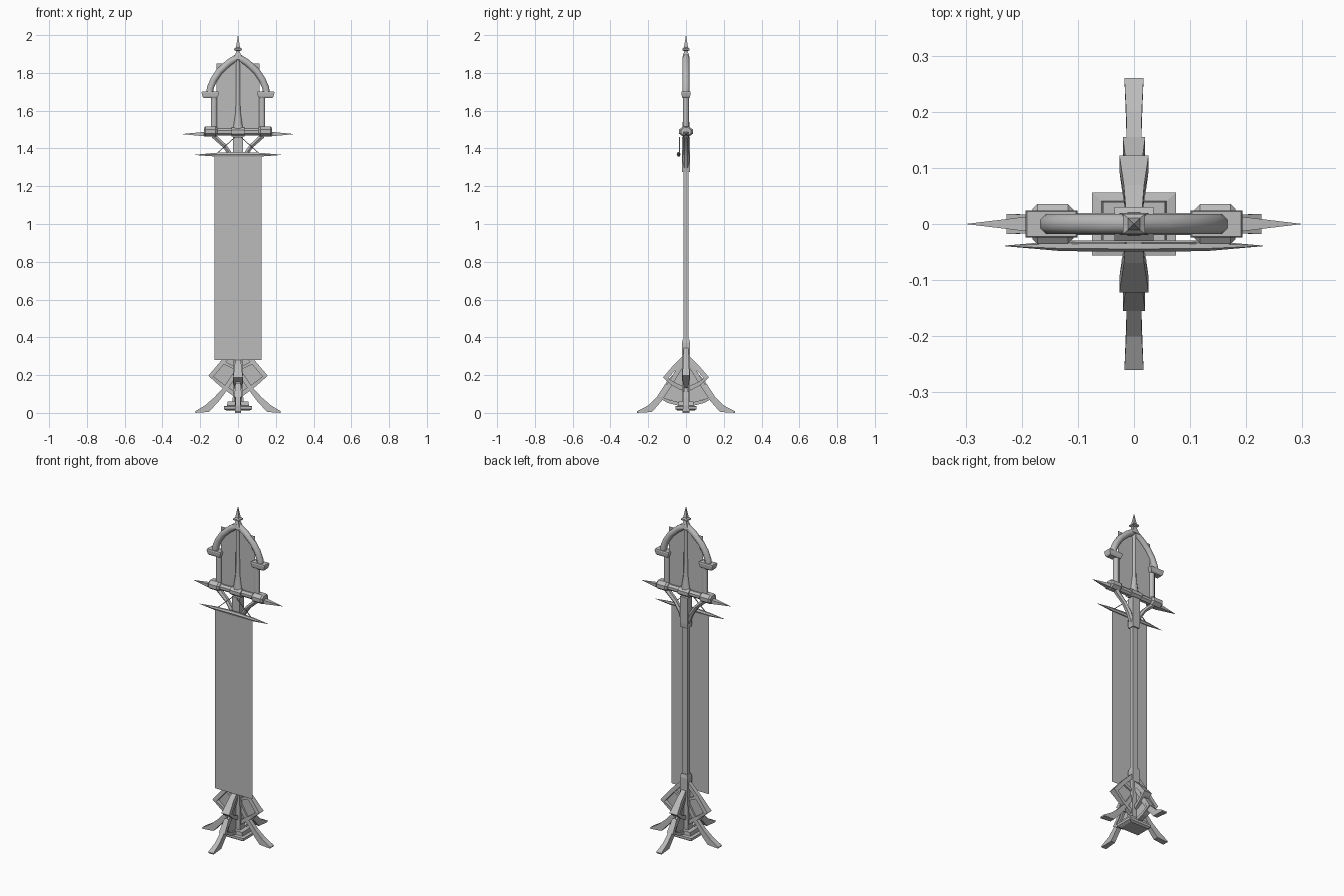
import bpy, bmesh, math
from mathutils import Vector

grey = bpy.data.materials.new("weathered_grey")
grey.diffuse_color = (0.5, 0.5, 0.5, 1)


def finish(name, bm, smooth=False):
    bmesh.ops.remove_doubles(bm, verts=bm.verts, dist=0.0003)
    bmesh.ops.recalc_face_normals(bm, faces=bm.faces)
    mesh = bpy.data.meshes.new(name)
    bm.to_mesh(mesh)
    bm.free()
    mesh.materials.append(grey)
    ob = bpy.data.objects.new(name, mesh)
    bpy.context.collection.objects.link(ob)
    if smooth:
        bpy.ops.object.select_all(action='DESELECT')
        ob.select_set(True)
        bpy.context.view_layer.objects.active = ob
        bpy.ops.object.shade_smooth_by_angle(angle=math.radians(50))
    return ob


def sweep(name, path, turn=0, sides=4, y=0.0, smooth=False):
    """Path rows: radius, height, half width in the plane, half width across it."""
    bm = bmesh.new()
    ca, sa = math.cos(math.radians(turn)), math.sin(math.radians(turn))
    pts = [Vector((p[0], p[1])) for p in path]
    k = 1 / math.cos(math.pi / sides)
    rings = []
    for i, (r, z, w, d) in enumerate(path):
        t = (pts[min(i + 1, len(pts) - 1)] - pts[max(i - 1, 0)]).normalized()
        ring = []
        for j in range(sides):
            a = 2 * math.pi * (j + 0.5) / sides
            u, v = w * k * math.cos(a), d * k * math.sin(a)
            px, pz = r - t.y * u, max(0, z + t.x * u)
            ring.append(bm.verts.new((px * ca - v * sa, px * sa + v * ca + y, pz)))
        rings.append(ring)
    for a, b in zip(rings, rings[1:]):
        for j in range(sides):
            n = (j + 1) % sides
            bm.faces.new((a[j], a[n], b[n], b[j]))
    bm.faces.new(rings[0])
    bm.faces.new(rings[-1])
    return finish(name, bm, smooth)


def sheet(name, corners, turn=0, y=0.0):
    """Single flat sheet given by radius, height corners."""
    bm = bmesh.new()
    ca, sa = math.cos(math.radians(turn)), math.sin(math.radians(turn))
    bm.faces.new([bm.verts.new((r * ca, r * sa + y, z)) for r, z in corners])
    return finish(name, bm)


# Pole, sockets and stepped foot block
sweep("pole", [(0, 0.05, .018, .013), (0, 1.36, .018, .013)])
sweep("lower_collar", [(0, 0.06, .028, .02), (0, 0.27, .026, .022),
                       (0, 0.37, .024, .022), (0, 0.39, .02, .017)])
sweep("upper_socket", [(0, 1.275, .022, .02), (0, 1.30, .026, .022),
                       (0, 1.46, .026, .022)])
sweep("foot_block", [(0, 0.012, .06, .045), (0, 0.02, .075, .056),
                     (0, 0.035, .075, .056), (0, 0.038, .058, .041),
                     (0, 0.06, .055, .039)])

# Four legs, each with a foot, an angular strut and a thin web
for side, turn in (("right", 0), ("left", 180)):
    sweep(side + "_foot", [(.226, .004, .004, .018), (.165, .022, .02, .016),
                           (.115, .07, .016, .013), (.065, .13, .012, .011),
                           (.02, .20, .012, .011)], turn)
    sweep(side + "_strut", [(.01, .34, .012, .012), (.075, .275, .012, .013),
                            (.143, .195, .014, .02), (.09, .15, .010, .014),
                            (.02, .10, .012, .012)], turn)
    sweep(side + "_upper_brace", [(.02, .24, .008, .01), (.085, .27, .008, .01)], turn)
    sheet(side + "_web", [(.02, .30), (.075, .275), (.143, .195), (.02, .11)], turn)
for side, turn in (("front", 270), ("back", 90)):
    sweep(side + "_foot", [(.259, .004, .004, .017), (.19, .022, .02, .014),
                           (.14, .075, .016, .013), (.08, .16, .012, .012),
                           (.02, .26, .012, .012)], turn)
    sweep(side + "_strut", [(.01, .29, .012, .014), (.06, .24, .013, .018),
                            (.108, .186, .014, .026), (.07, .155, .010, .022),
                            (.02, .13, .012, .014)], turn)
    sweep(side + "_lower_strut", [(.10, .15, .01, .014), (.143, .085, .012, .02),
                                  (.09, .06, .009, .016), (.03, .045, .009, .014)], turn)
    sheet(side + "_web", [(.02, .25), (.10, .17), (.14, .085), (.02, .05)], turn)

# Hanging banner with its pointed rod and cords
sheet("banner", [(-.125, .28), (.125, .28), (.125, 1.365), (-.125, 1.365)], 0, -.04)
sweep("banner_rod", [(-.23, 1.366, .0005, .0005), (-.13, 1.367, .009, .008),
                     (-.03, 1.369, .012, .009), (.03, 1.369, .012, .009),
                     (.13, 1.367, .009, .008), (.23, 1.366, .0005, .0005)], 0, 6, -.039)
for s in (-1, 1):
    sweep("cord", [(s * .015, 1.46, .002, .002), (s * .11, 1.375, .002, .002)], 0, 4, -.034)

# Cross beam
sweep("cross_beam", [(-.12, 1.487, .018, .02), (.12, 1.487, .018, .02)], 0, 8)
sweep("beam_boss", [(-.035, 1.487, .024, .03), (.035, 1.487, .024, .03)], 0, 8)

# Paired parts on the left and right of the headpiece
for side, turn in (("right", 0), ("left", 180)):
    sweep(side + "_beam_end", [(.108, 1.489, .02, .026), (.118, 1.489, .027, .036),
                               (.172, 1.489, .027, .036), (.181, 1.489, .021, .027)],
          turn, 8)
    sweep(side + "_beam_spike", [(.175, 1.476, .012, .015), (.225, 1.476, .007, .009),
                                 (.297, 1.476, .0004, .0004)], turn)
    sweep(side + "_brace", [(.01, 1.285, .011, .016), (.035, 1.36, .012, .015),
                            (.07, 1.412, .011, .014), (.13, 1.468, .013, .015)],
          turn, 6, smooth=True)
    sweep(side + "_column", [(.127, 1.50, .017, .015), (.127, 1.69, .017, .015)],
          turn, 8, smooth=True)
    sweep(side + "_capital", [(.147, 1.667, .036, .018), (.147, 1.675, .041, .022),
                              (.147, 1.695, .046, .024), (.147, 1.702, .044, .022)], turn)
    sweep(side + "_arch", [(-.004, 1.888, .018, .017), (.05, 1.853, .018, .018),
                           (.097, 1.81, .018, .018), (.128, 1.765, .018, .018),
                           (.147, 1.72, .018, .018), (.15, 1.69, .018, .018)],
          turn, 8, smooth=True)

# Back panel and centre post with flared foot
sheet("head_panel", [(-.115, 1.48), (.115, 1.48), (.115, 1.85), (-.115, 1.85)])
sweep("centre_post", [(0, 1.49, .028, .022), (0, 1.53, .022, .018),
                      (0, 1.60, .012, .012), (0, 1.88, .011, .012)], 0, 8, smooth=True)

# Finial
sweep("finial", [(0, 1.87, .026, .02), (0, 1.905, .012, .012), (0, 1.915, .009, .009),
                 (0, 1.92, .02, .018), (0, 1.928, .02, .018), (0, 1.935, .011, .011),
                 (0, 1.965, .006, .006), (0, 2.0, .0004, .0004)])
